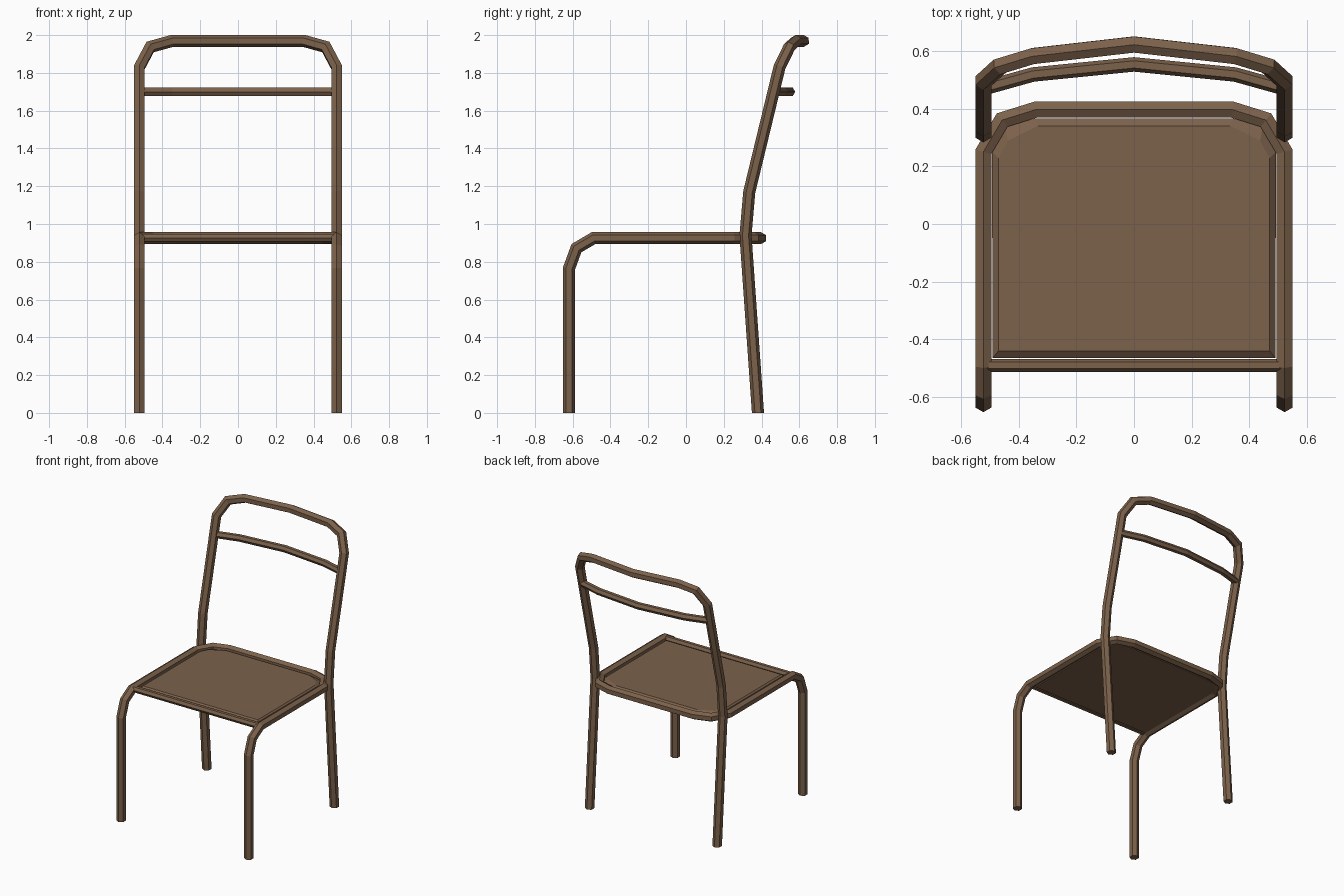
import bpy, bmesh, math
from mathutils import Vector

if "Cube" in bpy.data.objects:
    bpy.data.objects.remove(bpy.data.objects["Cube"])

brown = bpy.data.materials.new("brown")
brown.diffuse_color = (0.2, 0.12, 0.07, 1)
brown.use_nodes = True
brown.node_tree.nodes["Principled BSDF"].inputs["Base Color"].default_value = brown.diffuse_color


def finish(name, bm, mirror=True):
    bmesh.ops.recalc_face_normals(bm, faces=bm.faces)
    me = bpy.data.meshes.new(name)
    bm.to_mesh(me)
    bm.free()
    me.materials.append(brown)
    ob = bpy.data.objects.new(name, me)
    bpy.context.collection.objects.link(ob)
    if mirror:
        mod = ob.modifiers.new("mirror", 'MIRROR')
        mod.use_clip = True
    return ob


def tube(name, path, r, corner, end_normal=None):
    """Mitred six-sided half tube ending at x = 0; 'corner' points at one hexagon corner."""
    pts = [Vector(p) for p in path]
    dirs = [(b - a).normalized() for a, b in zip(pts, pts[1:])]
    u = Vector(corner)
    u = (u - dirs[0] * u.dot(dirs[0])).normalized()
    v = dirs[0].cross(u)
    ring = [pts[0] + r * (math.cos(k * math.pi / 3) * u + math.sin(k * math.pi / 3) * v)
            for k in range(6)]
    bm = bmesh.new()
    rings = []
    for i, p in enumerate(pts):
        if i == 0:
            d, n = dirs[0], Vector(end_normal or dirs[0])
        elif i == len(pts) - 1:
            d, n = dirs[-1], Vector((1, 0, 0))
        else:
            d, n = dirs[i - 1], dirs[i - 1] + dirs[i]
        # slide the ring along the segment onto the mitre plane
        ring = [q + d * ((p - q).dot(n) / d.dot(n)) for q in ring]
        rings.append([bm.verts.new(q) for q in ring])
    for a, b in zip(rings, rings[1:]):
        for k in range(6):
            bm.faces.new((a[k], a[(k + 1) % 6], b[(k + 1) % 6], b[k]))
    bm.faces.new(rings[0])
    return finish(name, bm)


# front legs bending into the seat frame and round the back of the seat
tube("front_legs_and_seat_frame",
     [(.522, -.62, 0), (.522, -.62, .763), (.522, -.58, .872), (.522, -.49, .925),
      (.522, .25, .925), (.457, .36, .925), (.342, .396, .925), (0, .396, .925)],
     .032, (0, 1, 0))

# back legs rising into the curved backrest hoop
tube("back_legs_and_backrest",
     [(.522, .381, 0), (.522, .315, .94), (.522, .335, 1.17), (.522, .495, 1.83),
      (.465, .547, 1.937), (.35, .582, 1.969), (0, .622, 1.969)],
     .032, (0, 1, 0), (0, 0, 1))

# slim rail under the top of the backrest
tube("backrest_rail", [(.515, .472, 1.7), (.35, .518, 1.7), (0, .553, 1.7)],
     .025, (0, 1, 0))

# straight bar under the front edge of the seat
tube("front_crossbar", [(.515, -.49, .927), (0, -.49, .927)], .023, (0, 1, 0))

# seat panel with cut back corners and a sloping rim
bottom = [(.49, -.465), (.492, .25), (.447, .345), (.342, .366)]
top = [(.47, -.44), (.47, .228), (.437, .288), (.333, .34)]
bm = bmesh.new()
loops = []
for half, z in ((bottom, .905), (bottom, .92), (top, .94)):
    outline = half + [(-x, y) for x, y in reversed(half)]
    loops.append([bm.verts.new((x, y, z)) for x, y in outline])
for a, b in zip(loops, loops[1:]):
    for k in range(8):
        bm.faces.new((a[k], a[(k + 1) % 8], b[(k + 1) % 8], b[k]))
bm.faces.new(loops[0])
bm.faces.new(loops[-1])
finish("seat", bm, mirror=False)
